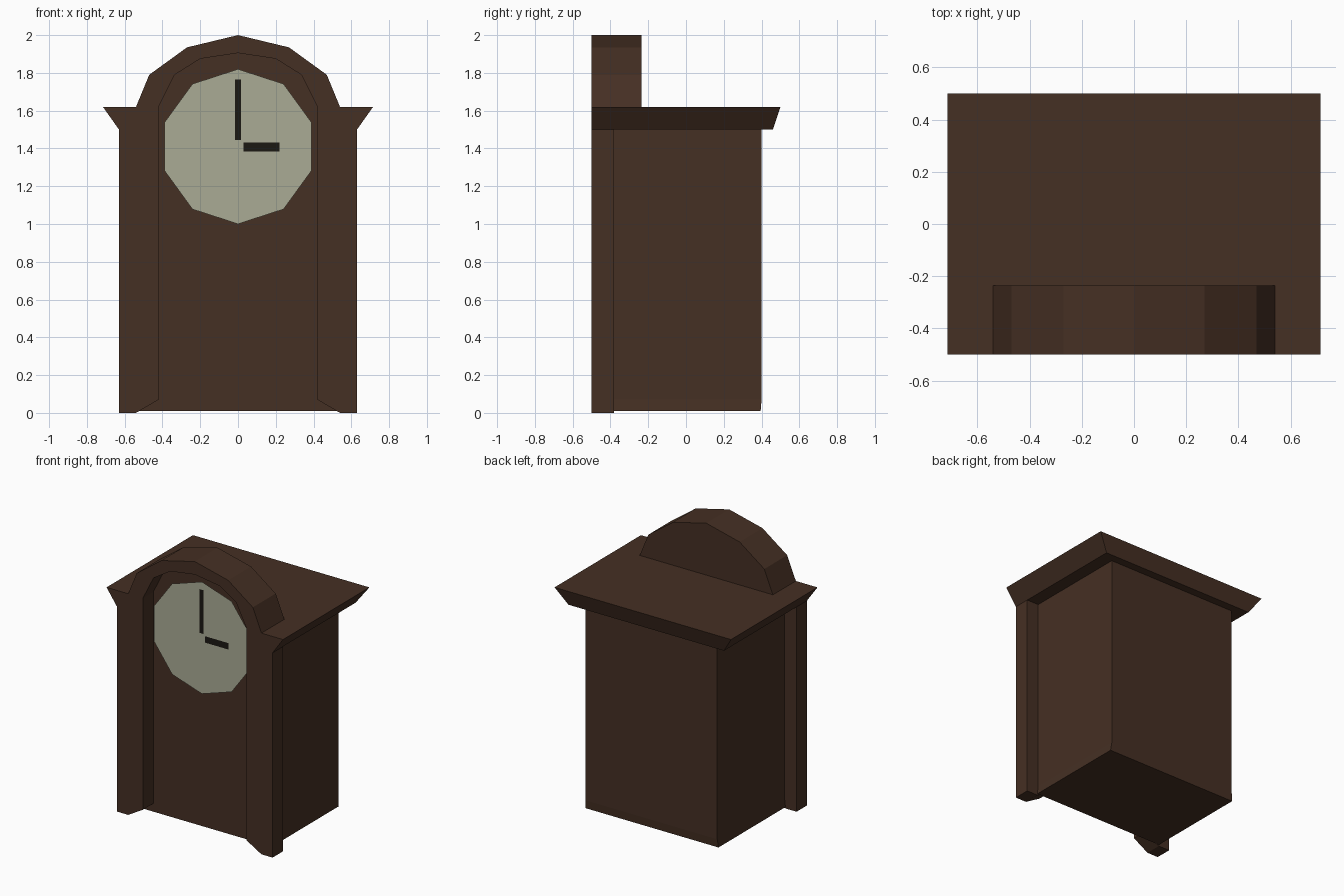
import bpy, bmesh
from math import sin, cos, pi

if "Cube" in bpy.data.objects:
    bpy.data.objects.remove(bpy.data.objects["Cube"])


def material(name, rgb):
    m = bpy.data.materials.new(name)
    m.diffuse_color = (*rgb, 1)
    m.use_nodes = True
    m.node_tree.nodes["Principled BSDF"].inputs["Base Color"].default_value = m.diffuse_color
    return m


wood = material("dark_wood", (0.060, 0.029, 0.017))
cream = material("dial_cream", (0.40, 0.41, 0.30))
black = material("hand_black", (0.011, 0.009, 0.006))


def finish(name, bm, mat):
    me = bpy.data.meshes.new(name)
    bm.to_mesh(me)
    bm.free()
    me.materials.append(mat)
    ob = bpy.data.objects.new(name, me)
    bpy.context.collection.objects.link(ob)
    return ob


def plate(name, outline, y0, y1, mat):
    """Front-view (x, z) outline at y0, extruded back to y1 (flat if y1 is None)."""
    bm = bmesh.new()
    face = bm.faces.new([bm.verts.new((x, y0, z)) for x, z in outline])
    face.normal_update()
    if face.normal.y > 0:
        face.normal_flip()
    if y1 is not None:
        back = [bm.verts.new((x, y1, z)) for x, z in outline]
        front = list(bm.verts)[:len(outline)]
        bm.faces.new(back)
        for i in range(len(outline)):
            j = (i + 1) % len(outline)
            bm.faces.new((front[i], front[j], back[j], back[i]))
        bmesh.ops.recalc_face_normals(bm, faces=bm.faces)
    return finish(name, bm, mat)


def stack(name, levels, front, mat):
    """Box lofted through (z, half width, back y) levels with a flat front."""
    bm = bmesh.new()
    rings = [[bm.verts.new(p) for p in ((-w, front, z), (w, front, z),
                                        (w, back, z), (-w, back, z))]
             for z, w, back in levels]
    for a, b in zip(rings, rings[1:]):
        for i in range(4):
            j = (i + 1) % 4
            bm.faces.new((a[i], a[j], b[j], b[i]))
    bm.faces.new(rings[0])
    bm.faces.new(rings[-1])
    bmesh.ops.recalc_face_normals(bm, faces=bm.faces)
    return finish(name, bm, mat)


def mirrored(half):
    """Mirror a right-hand path ending on the centre line."""
    return half + [(-x, z) for x, z in reversed(half) if x]


FRONT, PANEL = -0.50, -0.38
outer_arch = [(0.54, 1.62), (0.47, 1.79), (0.27, 1.935), (0, 2.0)]
outer = [(0.54, 0), (0.63, 0), (0.63, 1.5), (0.715, 1.62)] + outer_arch
inner = [(0.42, 0.07), (0.42, 1.62), (0.335, 1.79), (0.2, 1.875), (0, 1.905)]

# Case, cornice and the arched hood behind the front frame
stack("case", [(0.01, 0.54, 0.395), (0.07, 0.533, 0.40), (1.5, 0.533, 0.40)], PANEL, wood)
stack("cornice", [(1.5, 0.63, 0.46), (1.62, 0.715, 0.50)], PANEL, wood)
plate("hood", mirrored(outer_arch), PANEL, -0.235, wood)

# Arched front frame with bevelled feet
plate("front_frame", mirrored(outer) + mirrored(inner)[::-1], FRONT, PANEL, wood)

# Ten-sided dial and two hands
dial = [(0.41 * sin(i * pi / 5), 1.41 + 0.41 * cos(i * pi / 5)) for i in range(10)]
plate("dial", dial, -0.418, None, cream)
for name, x0, x1, z0, z1 in (("minute_hand", -0.016, 0.016, 1.445, 1.765),
                             ("hour_hand", 0.03, 0.22, 1.385, 1.432)):
    plate(name, [(x0, z0), (x1, z0), (x1, z1), (x0, z1)], -0.424, None, black)
